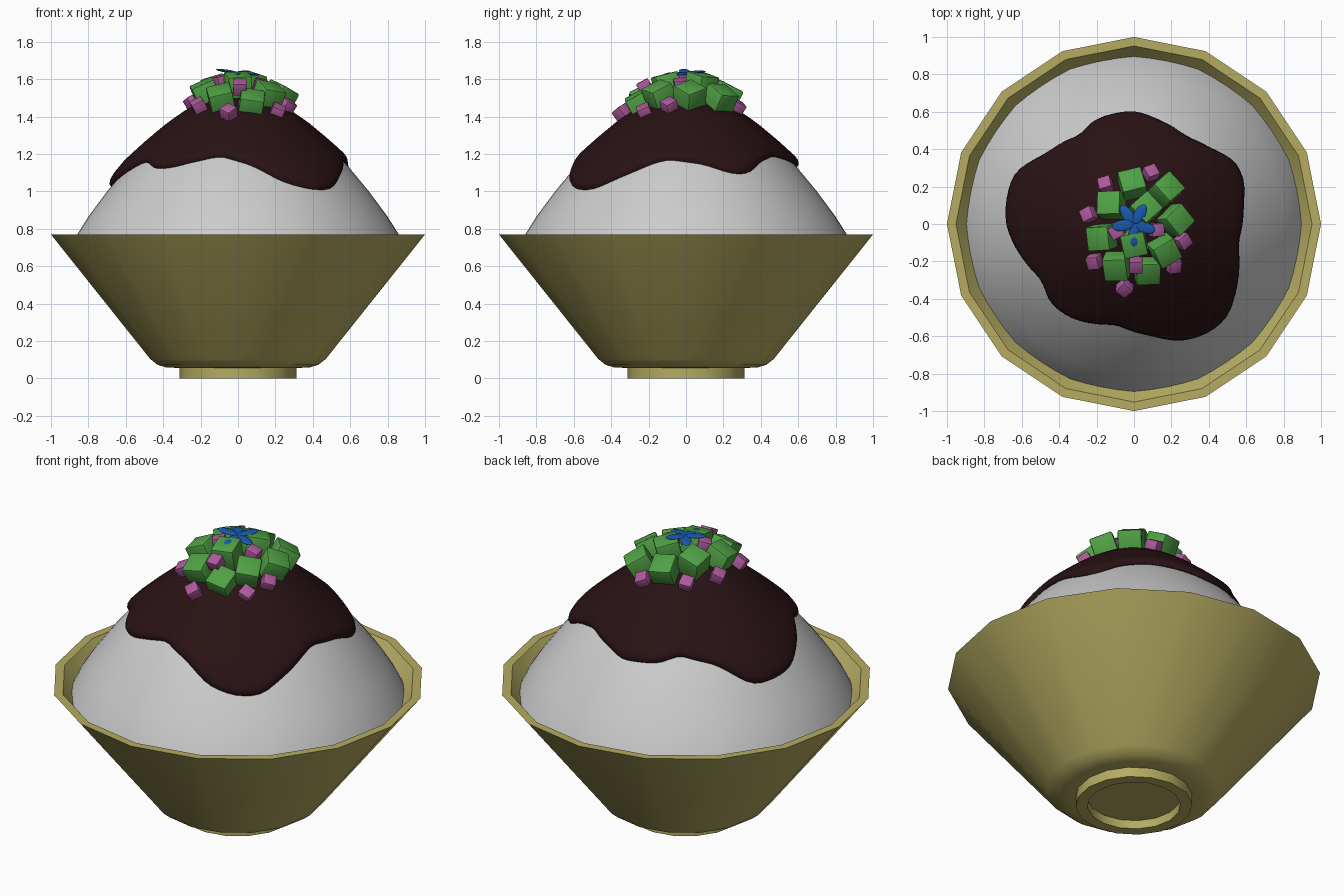
import bpy, bmesh, math, random
from mathutils import Matrix, Vector

if "Cube" in bpy.data.objects:
    bpy.data.objects.remove(bpy.data.objects["Cube"])

random.seed(4)


def material(name, rgb):
    m = bpy.data.materials.new(name)
    m.diffuse_color = (*rgb, 1)
    m.use_nodes = True
    m.node_tree.nodes["Principled BSDF"].inputs["Base Color"].default_value = m.diffuse_color
    return m


OLIVE = material("olive_glaze", (0.46, 0.41, 0.12))
DARK = material("dark_syrup", (0.022, 0.006, 0.007))
GREEN = material("green_jelly", (0.08, 0.36, 0.06))
PINK = material("pink_jelly", (0.42, 0.10, 0.33))
BLUE = material("blue_petal", (0.01, 0.10, 0.42))


def finish(name, bm, mat=None, angle=None):
    bmesh.ops.remove_doubles(bm, verts=bm.verts, dist=1e-5)
    bmesh.ops.recalc_face_normals(bm, faces=bm.faces)
    me = bpy.data.meshes.new(name)
    bm.to_mesh(me)
    bm.free()
    ob = bpy.data.objects.new(name, me)
    bpy.context.collection.objects.link(ob)
    if mat:
        me.materials.append(mat)
    if angle:
        bpy.ops.object.select_all(action='DESELECT')
        ob.select_set(True)
        bpy.context.view_layer.objects.active = ob
        bpy.ops.object.shade_smooth_by_angle(angle=math.radians(angle))
    return ob


def rings(n, count, point):
    """Skin a surface through rings; point(i, angle) gives each position."""
    bm = bmesh.new()
    rows = [[bm.verts.new(point(i, 2 * math.pi * k / n)) for k in range(n)]
            for i in range(count)]
    for a, b in zip(rows, rows[1:]):
        for k in range(n):
            j = (k + 1) % n
            bm.faces.new((a[k], a[j], b[j], b[k]))
    return bm


def lathe(name, profile, n, mat=None, angle=35):
    bm = rings(n, len(profile), lambda i, a: (
        profile[i][0] * math.cos(a), profile[i][0] * math.sin(a), profile[i][1]))
    bmesh.ops.dissolve_degenerate(bm, dist=1e-5, edges=bm.edges)
    return finish(name, bm, mat, angle)


# Bowl with foot ring, 16 sided
lathe("bowl", [(0, .05), (.25, .05), (.25, 0), (.313, 0), (.313, .057), (.38, .058),
               (.43, .073), (.47, .105), (1, .77), (.952, .77), (.45, .14), (.4, .11),
               (0, .11)], 16, OLIVE)

# Shaved ice mound
ICE = [(0, 1.49), (.08, 1.485), (.16, 1.46), (.25, 1.413), (.35, 1.345), (.47, 1.245),
       (.58, 1.145), (.70, 1.00), (.80, .865), (.86, .77), (.90, .69)]
lathe("shaved_ice", ICE, 64)


def lerp(table, x):
    for (x0, y0), (x1, y1) in zip(table, table[1:]):
        if x <= x1:
            return y0 + (y1 - y0) * (x - x0) / (x1 - x0)
    return table[-1][1]


# Syrup cap: outline as (degrees, radius), draped over the ice
OUTLINE = [(-10, .57), (10, .60), (23, .64), (32, .64), (45, .58), (59, .55), (78, .58),
           (90, .61), (111, .60), (121, .56), (142, .61), (157, .70), (169, .70),
           (180, .69), (194, .64), (211, .58), (224, .62), (236, .61), (248, .58),
           (260, .55), (279, .61), (292, .68), (304, .71), (315, .71), (326, .66),
           (341, .60), (350, .57), (370, .60)]
# (fraction of outline radius, height along the surface normal)
DRAPE = [(i / 12 * .94, .035) for i in range(13)] + [(.97, .03), (.99, .018),
                                                     (.995, .004), (.97, -.01)]


def outline(a):
    d = math.degrees(a)
    return sum(lerp(OUTLINE, (d + s) % 360) for s in (-3, 0, 3)) / 3


def surface(x, y, h):
    """Point and normal at height h above the ice."""
    r = math.hypot(x, y)
    slope = (lerp(ICE, r + .04) - lerp(ICE, max(r - .04, 0))) / (.04 + min(r, .04))
    d = Vector((x, y, 0)).normalized() if r > 1e-6 else Vector((0, 0, 0))
    n = (Vector((0, 0, 1)) - d * slope).normalized()
    return Vector((x, y, lerp(ICE, r))) + n * h, n


def drape(i, a):
    t, h = DRAPE[i]
    r = t * (outline(a) - .012)
    return surface(r * math.cos(a), r * math.sin(a), h)[0]


finish("syrup", rings(96, len(DRAPE), drape), DARK, 60)


# Jelly cubes resting on the syrup: x, y, lift, twist
def cube(name, x, y, lift, twist, size, mat):
    n = surface(x, y, 0)[1]
    p = Vector((x, y, surface(0, math.hypot(x, y), 0)[0].z + lift))
    bm = bmesh.new()
    bmesh.ops.create_cube(bm, size=size)
    bmesh.ops.bevel(bm, geom=bm.edges[:], offset=size * .07, segments=2, affect='EDGES',
                    profile=.5)
    tilt = Vector((0, 0, 1)).rotation_difference(n).to_matrix().to_4x4()
    bm.transform(Matrix.Translation(p) @ tilt @ Matrix.Rotation(math.radians(twist), 4, 'Z'))
    finish(name, bm, mat, 40)


for i, (x, y, lift, tw) in enumerate([
        (-.01, .21, .075, 15), (.17, .18, .075, 42), (.22, .02, .075, 42),
        (.16, -.14, .075, 28), (.07, -.24, .05, 0), (-.09, -.22, .07, 5),
        (-.17, -.07, .075, 5), (-.12, .10, .08, 0), (.06, .08, .085, 42),
        (0, -.10, .085, 12)]):
    cube(f"green_jelly_{i + 1}", x, y, lift, tw, .13, GREEN)
for i, (x, y, lift, tw) in enumerate([
        (-.15, .21, .06, 15), (.09, .27, .06, 25), (-.24, .05, .06, 25),
        (-.21, -.20, .07, 10), (-.05, -.34, .07, 45), (.21, -.22, .05, 0),
        (.26, -.09, .06, 35), (.01, -.22, .13, 0), (.12, -.03, .095, 5),
        (-.09, -.04, .105, 30)]):
    cube(f"pink_jelly_{i + 1}", x, y, lift, tw, .07, PINK)

# Flower: five flattened petals around the top
for i, (deg, tilt) in enumerate([(60, -3), (125, 3), (188, -8), (270, 4), (342, 6)]):
    bm = bmesh.new()
    bmesh.ops.create_uvsphere(bm, u_segments=16, v_segments=8, radius=1)
    bm.transform(Matrix.Translation((0, 0, 1.635))
                 @ Matrix.Rotation(math.radians(deg), 4, 'Z')
                 @ Matrix.Rotation(math.radians(tilt), 4, 'Y')
                 @ Matrix.Translation((.06, 0, 0))
                 @ Matrix.Diagonal((.06, .03, .008, 1)))
    finish(f"petal_{i + 1}", bm, BLUE, 60)
